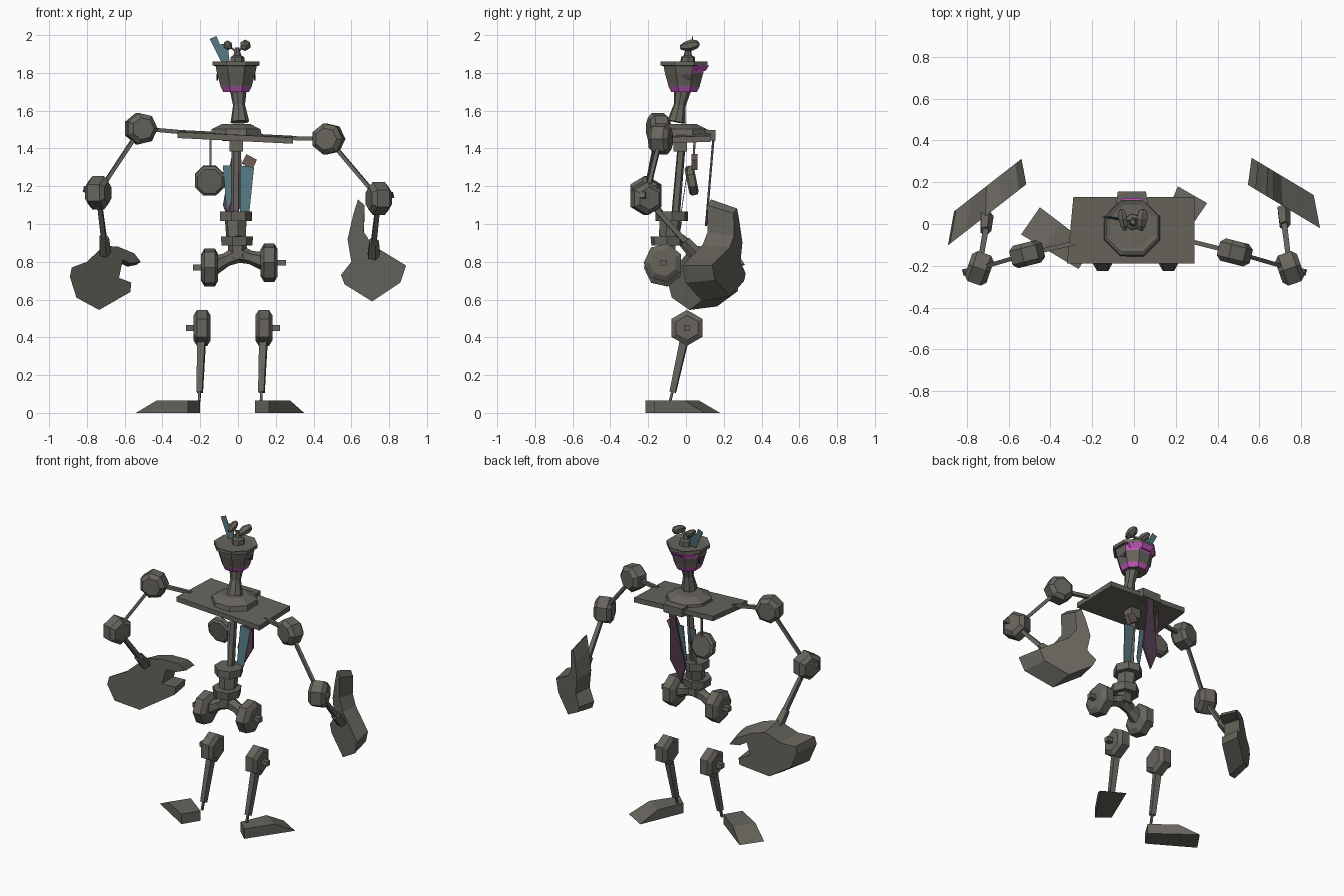
import bpy, bmesh, math
from mathutils import Vector, Matrix

cube = bpy.data.objects.get("Cube")
if cube:
    bpy.data.objects.remove(cube, do_unlink=True)


def material(name, rgb):
    m = bpy.data.materials.new(name)
    m.use_nodes = True
    m.diffuse_color = (*rgb, 1)
    m.node_tree.nodes["Principled BSDF"].inputs["Base Color"].default_value = (*rgb, 1)
    return m


METAL = material("dark metal", (0.135, 0.128, 0.108))
TEAL = material("teal", (0.085, 0.18, 0.21))
PINK = material("pink glow", (0.52, 0.09, 0.48))
PLUM = material("plum", (0.09, 0.045, 0.08))
BROWN = material("brown", (0.15, 0.11, 0.095))


def finish(name, bm, *mats):
    bmesh.ops.recalc_face_normals(bm, faces=bm.faces)
    me = bpy.data.meshes.new(name)
    bm.to_mesh(me)
    bm.free()
    for m in mats:
        me.materials.append(m)
    ob = bpy.data.objects.new(name, me)
    bpy.context.collection.objects.link(ob)
    return ob


def turned(name, a, b, profile, sides=6, mat=METAL, spin=0.5):
    """Faceted part from a to b; profile holds (fraction along, radius)."""
    a, b = Vector(a), Vector(b)
    rot = (b - a).to_track_quat('Z', 'Y')
    bm = bmesh.new()
    rings = []
    for t, r in profile:
        ring = []
        for i in range(sides):
            ang = 2 * math.pi * (i + spin) / sides
            ring.append(bm.verts.new(a.lerp(b, t) + rot @ Vector((r * math.cos(ang), r * math.sin(ang), 0))))
        rings.append(ring)
    for lo, hi in zip(rings, rings[1:]):
        for i in range(sides):
            j = (i + 1) % sides
            bm.faces.new((lo[i], lo[j], hi[j], hi[i]))
    bm.faces.new(rings[0])
    bm.faces.new(rings[-1])
    return finish(name, bm, mat)


def rod(name, a, b, r1, r2=None, sides=4, mat=METAL):
    return turned(name, a, b, [(0, r1), (1, r2 or r1)], sides, mat)


def wheel(name, c, axis, r, half, sides=7):
    c, axis = Vector(c), Vector(axis).normalized()
    return turned(name, c - axis * half, c + axis * half,
                  [(0, r * .7), (.2, r), (.8, r), (1, r * .7)], sides)


def slab(name, pts, offset, mat=METAL, shrink=1.0):
    """Solid between a flat outline and its copy moved by offset."""
    bm = bmesh.new()
    pts = [Vector(p) for p in pts]
    mid = sum(pts, Vector()) / len(pts)
    lo = [bm.verts.new(p) for p in pts]
    hi = [bm.verts.new(mid + (p - mid) * shrink + Vector(offset)) for p in pts]
    bm.faces.new(lo)
    bm.faces.new(hi)
    for i in range(len(pts)):
        j = (i + 1) % len(pts)
        bm.faces.new((lo[i], lo[j], hi[j], hi[i]))
    return finish(name, bm, mat)


# Shoulder plate and collar
slab("shoulder_plate", [(-.29, .13, 1.465), (.29, .13, 1.435), (.29, -.19, 1.425), (-.32, -.19, 1.455)],
     (0, 0, .032))
turned("collar", (-.01, -.02, 1.45), (-.01, -.02, 1.53), [(0, .15), (.65, .14), (1, .08)], 8)

# Neck and head
turned("neck", (.01, -.05, 1.54), (0, -.012, 1.74), [(0, .05), (.1, .046), (.45, .032), (1, .05)], 8)
head = turned("head", (-.01, -.01, 1.7), (-.01, -.01, 1.86),
              [(0, .075), (.18, .09), (.24, .092), (.62, .11), (.85, .118), (.87, .135), (1, .135), (.95, .11)], 8)
head.data.materials.append(PINK)
for f in head.data.polygons:
    z, facing = f.center.z, f.normal.y > 0.2
    if abs(f.normal.z) < .8 and ((facing and 1.8 < z < 1.836) or z < 1.725):
        f.material_index = 1
for s in (-1, 1):
    slab("cheek_mark", [(s * .095 - .01, -.03, 1.785), (s * .095 - .01, .03, 1.795), (s * .095 - .01, .02, 1.76)],
         (s * .008, 0, 0), PLUM)
turned("visor", (-.01, .02, 1.81), (-.01, .02, 1.84), [(0, .09), (1, .112)], 8, PINK)

# Head ornament
turned("crown_knob", (-.005, .01, 1.85), (-.005, .01, 1.935), [(0, .04), (.4, .038), (.5, .022), (1, .012)], 7)
for x, r in ((-.055, .024), (.04, .03)):
    rod("ornament_arm", (-.005, .01, 1.91), (x, .02, 1.945), .006)
    turned("ornament_bulb", (x * .8, -.03, 1.935), (x * 1.1, .07, 1.955),
           [(0, r * .4), (.25, r * .8), (.6, r), (.88, r * .75), (1, r * .3)], 6)
for name, pts in (("tall_feather", [(-.15, 1.98), (-.115, 1.995), (-.055, 1.86), (-.09, 1.86)]),
                  ("short_feather", [(-.105, 1.95), (-.055, 1.955), (-.045, 1.86), (-.085, 1.86)])):
    slab(name, [(x, .02 + (z - 1.86) * .1, z) for x, z in pts], (0, .004, 0), TEAL)

# Spine, with cloth strips either side
turned("spine_rod", (-.012, -.02, 1.46), (-.015, -.055, 1.05), [(0, .022), (1, .024)], 5)
rod("spine_mount", (-.01, -.03, 1.46), (-.01, -.03, 1.385), .05)
turned("upper_vertebra", (-.015, -.075, 1.015), (-.015, -.075, 1.065), [(0, .088), (1, .088)], 7)
turned("middle_vertebra", (-.01, -.09, .93), (-.012, -.08, 1.02), [(0, .055), (1, .06)], 6)
turned("lower_vertebra", (-.01, -.1, .885), (-.01, -.1, .935), [(0, .085), (1, .09)], 7)
for name, pts in (("left_strip", [(.01, 1.31), (.085, 1.3), (.06, 1.06), (.01, 1.06)]),
                  ("right_strip", [(-.08, 1.31), (-.035, 1.31), (-.035, 1.12), (-.06, 1.06)])):
    slab(name, [(x, .01 - (1.31 - z) * .15, z) for x, z in pts], (0, .004, 0), TEAL)

# Hanging disc, small box and necktie
rod("disc_hanger", (-.145, .045, 1.45), (-.145, .04, 1.29), .008)
turned("hanging_disc", (-.15, .005, 1.225), (-.15, .055, 1.235), [(0, .07), (.2, .085), (.8, .085), (1, .07)], 8)
slab("small_box", [(.02, .03, 1.32), (.075, .03, 1.285), (.1, .03, 1.34), (.045, .03, 1.37)], (0, .03, 0), BROWN)
slab("tie_knot", [(-.085, .1, 1.44), (.065, .1, 1.44), (.065, .1, 1.5), (-.085, .1, 1.5)], (0, .055, 0), METAL, .9)
slab("necktie", [(x, .1 + (z - .99) * .085, z) for x, z in
                 ((-.025, 1.47), (.025, 1.47), (.015, 1.38), (.03, 1.12), (-.04, .99), (-.08, 1.1), (-.03, 1.38))],
     (0, .012, 0), PLUM)

# Pelvis and hip wheels
for s, x, z in ((-1, -.15, .77), (1, .165, .795)):
    hip = Vector((x, -.12, z))
    turned("pelvis_arm", (-s * .01, -.1, .845), hip, [(0, .048), (.45, .036), (1, .055)], 6)
    wheel("hip_wheel", hip, (1, 0, 0), .104, .045)
    rod("hip_axle", hip, hip + Vector((s * .088, 0, 0)), .022)
rod("pelvis_post", (-.005, -.1, .9), (0, -.1, .82), .05, sides=6)

# Legs
for s, x in ((-1, -.19), (1, .137)):
    knee = Vector((x, .005, .45))
    wheel("knee_wheel", knee, (1, 0, 0), .095, .045, 6)
    rod("knee_axle", knee, knee + Vector((s * .085, 0, 0)), .022)
    rod("shin", knee, (x - .013, -.07, .11), .03, .022)
    rod("ankle_rod", (x - .013, -.07, .12), (x - .015, -.085, .06), .009)

# Feet: heel pair then toe pair, toes slope to the ground
for name, heel_in, heel_out, toe_out, toe_in in (
        ("right_foot", (-.2, -.11), (-.265, -.215), (-.54, -.05), (-.45, .08)),
        ("left_foot", (.09, -.1), (.165, -.17), (.35, .1), (.21, .18))):
    base = [Vector((*p, .005)) for p in (heel_in, heel_out, toe_out, toe_in)]
    bm = bmesh.new()
    lo = [bm.verts.new(p) for p in base]
    top = [base[0], base[1], base[2].lerp(base[1], .4), base[3].lerp(base[0], .4)]
    hi = [bm.verts.new(p + Vector((0, 0, .066))) for p in top]
    bm.faces.new(lo)
    bm.faces.new(hi)
    for i in range(4):
        j = (i + 1) % 4
        bm.faces.new((lo[i], lo[j], hi[j], hi[i]))
    bmesh.ops.translate(bm, verts=bm.verts, vec=(0, 0, -.005))
    finish(name, bm, METAL)

# Arms
for s, root, shoulder, elbow, wrist in (
        (-1, (-.28, -.09, 1.485), (-.515, -.145, 1.505), (-.74, -.212, 1.165), (-.705, .0, .885)),
        (1, (.26, -.08, 1.455), (.478, -.135, 1.45), (.745, -.212, 1.135), (.715, .03, .87))):
    rod("collar_bone", root, shoulder, .015)
    wheel("shoulder_joint", shoulder, (s * .25, 1, 0), .085, .055)
    rod("upper_arm", shoulder, elbow, .014)
    wheel("elbow_joint", elbow, (1, s * .35, 0), .088, .055, 6)
    e = Vector(elbow)
    rod("elbow_axle", e, e + Vector((s * .075, -.02, .02)), .022)
    rod("forearm", elbow, wrist, .016, .02)
    rod("wrist_cuff", Vector(wrist).lerp(e, .15), Vector(wrist) - Vector((0, -.04, .04)), .028, .034, 5)

# Mitten hands, set diagonally
right_outline = [(-.71, .885), (-.8, .8), (-.88, .77), (-.89, .72), (-.855, .61), (-.735, .545), (-.57, .64),
                 (-.565, .69), (-.63, .715), (-.61, .81), (-.57, .79), (-.515, .8), (-.55, .845), (-.635, .88)]
left_outline = [(.61, 1.05), (.635, 1.13), (.67, 1.1), (.665, .96), (.71, .89), (.89, .78), (.86, .69),
                (.71, .59), (.565, .68), (.545, .73), (.6, .8), (.58, .92)]
for name, outline, cx, cy, slope in (("right_hand", right_outline, -.72, .1, .78),
                                     ("left_hand", left_outline, .79, .11, -.6)):
    pts = [(x, cy - .07 + slope * (x - cx), z) for x, z in outline]
    slab(name, pts, (0, .14, -.01), METAL, .86)
